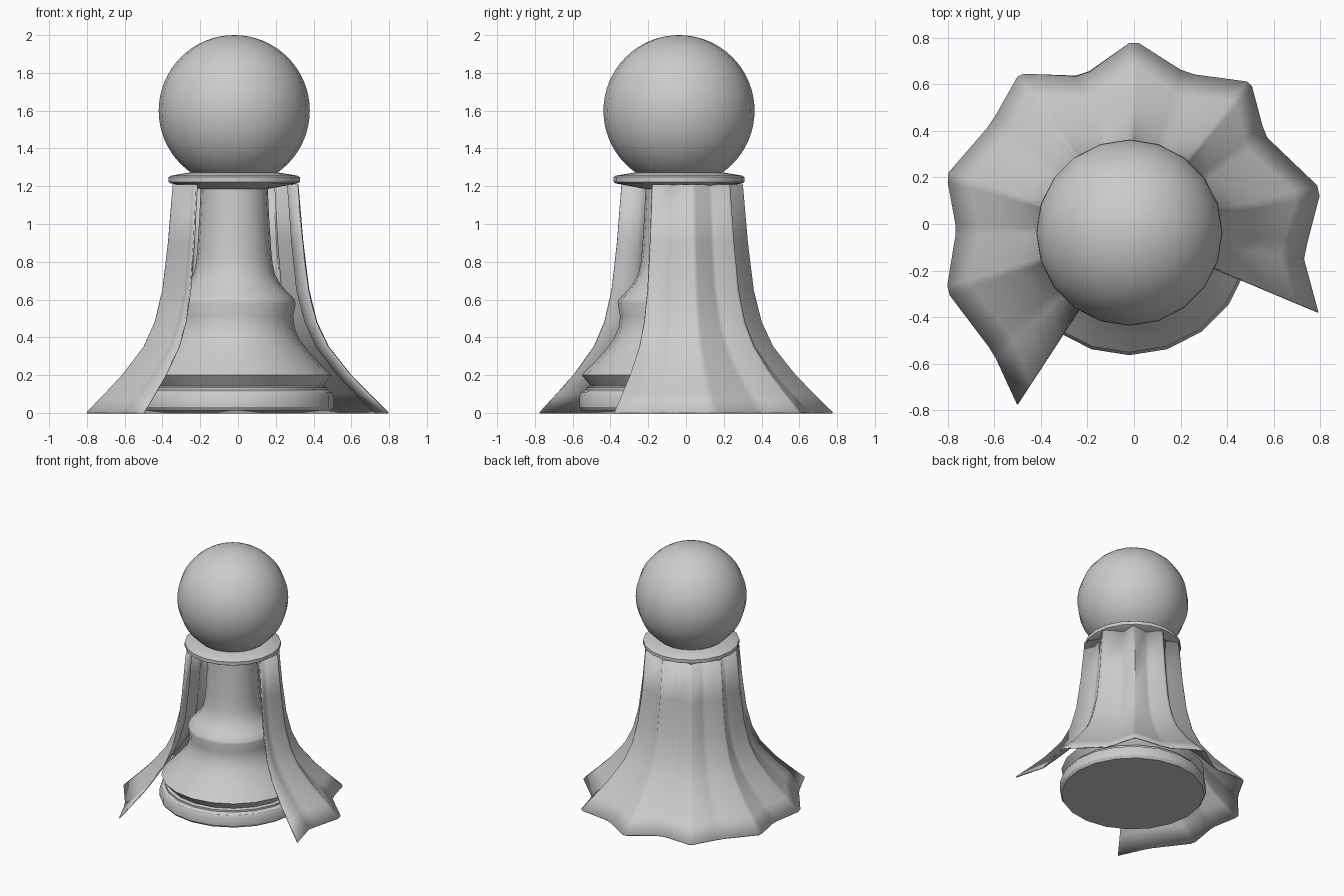
import bpy, bmesh, math

if "Cube" in bpy.data.objects:
    bpy.data.objects.remove(bpy.data.objects["Cube"])

CX, CY = -0.02, -0.037   # axis of the turned parts
SIDES = 20


def finish(name, bm, angle):
    bmesh.ops.recalc_face_normals(bm, faces=bm.faces[:])
    mesh = bpy.data.meshes.new(name)
    bm.to_mesh(mesh)
    bm.free()
    obj = bpy.data.objects.new(name, mesh)
    bpy.context.collection.objects.link(obj)
    bpy.ops.object.select_all(action='DESELECT')
    obj.select_set(True)
    bpy.context.view_layer.objects.active = obj
    bpy.ops.object.shade_smooth_by_angle(angle=math.radians(angle))
    return obj


def lathe(name, profile, angle=32):
    """Turn (radius, z) points around the axis and cap both ends."""
    bm = bmesh.new()
    rings = []
    for r, z in profile:
        rings.append([bm.verts.new((CX + r * math.cos(2 * math.pi * i / SIDES),
                                    CY + r * math.sin(2 * math.pi * i / SIDES), z))
                      for i in range(SIDES)])
    for a, b in zip(rings, rings[1:]):
        for i in range(SIDES):
            j = (i + 1) % SIDES
            bm.faces.new((a[i], a[j], b[j], b[i]))
    bm.faces.new(rings[0][::-1])
    bm.faces.new(rings[-1])
    return finish(name, bm, angle)


# Stepped foot
lathe("base", [(0.515, 0.012), (0.527, 0.03), (0.527, 0.09), (0.515, 0.11),
               (0.49, 0.122), (0.49, 0.135), (0.465, 0.142), (0.465, 0.16)])

# Flared body with shoulder and slim neck
lathe("body", [(0.465, 0.14), (0.515, 0.2), (0.45, 0.265), (0.39, 0.33),
               (0.345, 0.39), (0.32, 0.45), (0.312, 0.51), (0.325, 0.58),
               (0.32, 0.6), (0.285, 0.635), (0.245, 0.68), (0.217, 0.73),
               (0.203, 0.79), (0.195, 0.87), (0.185, 1.03), (0.177, 1.2)])

# Collar disc with sloping underside
lathe("collar", [(0.175, 1.185), (0.335, 1.215), (0.347, 1.222),
                 (0.347, 1.248), (0.335, 1.256), (0.22, 1.275)])

# Round head
bm = bmesh.new()
bmesh.ops.create_uvsphere(bm, u_segments=SIDES, v_segments=32, radius=0.4)
bmesh.ops.translate(bm, verts=bm.verts[:], vec=(CX, CY, 1.6))
finish("head", bm, 40)

# Cape: hem points (x, y, is_valley), scaled towards the axis as it rises
hem = [(0.79, -0.38, 0), (0.728, -0.15, 1), (0.745, -0.07, 1), (0.795, 0.12, 0),
       (0.785, 0.165, 0), (0.57, 0.37, 1), (0.55, 0.42, 1), (0.505, 0.59, 0),
       (0.485, 0.61, 0), (0.26, 0.64, 1), (0.2, 0.66, 1), (0.02, 0.775, 0),
       (-0.02, 0.775, 0), (-0.19, 0.655, 1), (-0.25, 0.635, 1), (-0.475, 0.643, 0),
       (-0.5, 0.63, 0), (-0.59, 0.47, 1), (-0.63, 0.41, 1), (-0.795, 0.22, 0),
       (-0.798, 0.18, 0), (-0.765, 0.0, 1), (-0.765, -0.05, 1), (-0.8, -0.265, 0),
       (-0.79, -0.305, 0), (-0.62, -0.53, 1), (-0.59, -0.58, 1), (-0.5, -0.775, 0)]
levels = [(0.0, 1.0), (0.1, 0.875), (0.2, 0.755), (0.35, 0.61), (0.48, 0.535),
          (0.65, 0.483), (0.9, 0.445), (1.21, 0.412)]
bm = bmesh.new()
rows = []
for z, s in levels:
    row = []
    for x, y, valley in hem:
        k = s * (1 - 0.08 * valley * min(z / 0.65, 1))
        row.append(bm.verts.new((CX + (x - CX) * k, CY + (y - CY) * k, z)))
    rows.append(row)
for a, b in zip(rows, rows[1:]):
    for i in range(len(hem) - 1):
        bm.faces.new((a[i], a[i + 1], b[i + 1], b[i]))
cape = finish("cape", bm, 50)
thick = cape.modifiers.new("thickness", 'SOLIDIFY')
thick.thickness = 0.008
thick.offset = 0
